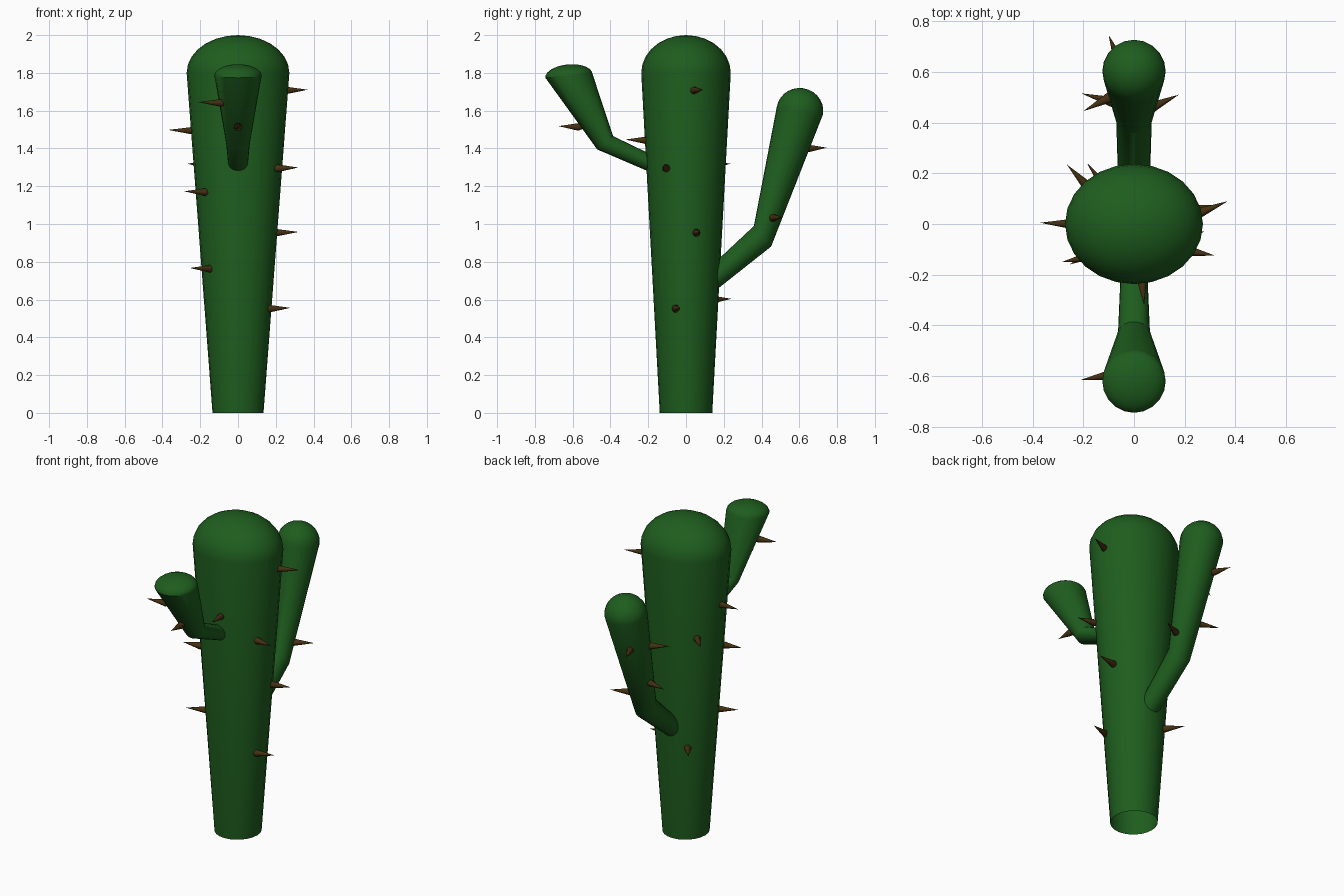
import bpy, bmesh
from math import sin, cos, pi, radians
from mathutils import Vector

if "Cube" in bpy.data.objects:
    bpy.data.objects.remove(bpy.data.objects["Cube"])


def material(name, color):
    m = bpy.data.materials.new(name)
    m.diffuse_color = color
    m.use_nodes = True
    m.node_tree.nodes["Principled BSDF"].inputs["Base Color"].default_value = m.diffuse_color
    return m


GREEN = material("cactus_green", (0.013, 0.11, 0.013, 1))
BROWN = material("thorn_brown", (0.06, 0.03, 0.006, 1))


def finish(name, bm, mat):
    bmesh.ops.recalc_face_normals(bm, faces=bm.faces)
    me = bpy.data.meshes.new(name)
    bm.to_mesh(me)
    bm.free()
    ob = bpy.data.objects.new(name, me)
    me.materials.append(mat)
    bpy.context.collection.objects.link(ob)
    bpy.ops.object.select_all(action='DESELECT')
    ob.select_set(True)
    bpy.context.view_layer.objects.active = ob
    bpy.ops.object.shade_smooth_by_angle(angle=radians(35))
    return ob


def stalk(name, rings, dome, sides, steps=7):
    """Loft rings (y, z, radius x, radius y, tilt in degrees), then close with a dome."""
    y, z, rx, ry, t = rings[-1]
    a = radians(t)
    for i in range(1, steps):
        b = i / steps * pi / 2
        rings = rings + [(y - sin(a) * dome * sin(b), z + cos(a) * dome * sin(b),
                          rx * cos(b), ry * cos(b), t)]
    bm = bmesh.new()
    loops = []
    for ry_, rz, rx_, r, tilt in rings:
        c = radians(tilt)
        loop = []
        for k in range(sides):
            p = 2 * pi * k / sides
            loop.append(bm.verts.new((rx_ * cos(p), ry_ + r * sin(p) * cos(c),
                                      rz + r * sin(p) * sin(c))))
        loops.append(loop)
    for lo, hi in zip(loops, loops[1:]):
        for k in range(sides):
            n = (k + 1) % sides
            bm.faces.new((lo[k], lo[n], hi[n], hi[k]))
    tip = bm.verts.new((0, y - sin(a) * dome, z + cos(a) * dome))
    for k in range(sides):
        bm.faces.new((loops[-1][k], loops[-1][(k + 1) % sides], tip))
    return finish(name, bm, GREEN)


# Trunk (open at the bottom) and the two bent arms
stalk("trunk", [(0, 0, 0.135, 0.139, 0), (0, 1.8, 0.272, 0.237, 0)], 0.2, 24)
stalk("front_arm", [(-0.13, 1.295, 0.05, 0.042, 65),
                    (-0.428, 1.43, 0.063, 0.055, 40),
                    (-0.62, 1.785, 0.125, 0.125, 5)], 0.06, 20)
stalk("back_arm", [(0.08, 0.655, 0.06, 0.053, -49),
                   (0.405, 0.935, 0.07, 0.071, -50),
                   (0.603, 1.6, 0.125, 0.124, -9)], 0.12, 20)


# Thorns: cones from base to tip with a rounded butt
def thorn(name, base, tip):
    base, tip = Vector(base), Vector(tip)
    d = tip - base
    rot = d.to_track_quat('Z', 'Y')
    bm = bmesh.new()
    n = 10
    loops = [[bm.verts.new(base + rot @ Vector((r * cos(2 * pi * k / n), r * sin(2 * pi * k / n), h)))
              for k in range(n)]
             for r, h in ((0.012, -0.02), (0.021, 0.0))]
    end = bm.verts.new(tip)
    for k in range(n):
        j = (k + 1) % n
        bm.faces.new((loops[0][k], loops[0][j], loops[1][j], loops[1][k]))
        bm.faces.new((loops[1][k], loops[1][j], end))
    bm.faces.new(loops[0])
    finish(name, bm, BROWN)


# (base x, base y, tip x, tip y, z)
THORNS = [
    (0.25, 0.04, 0.37, 0.09, 1.71), (0.21, -0.105, 0.32, -0.125, 1.298),
    (0.20, 0.055, 0.32, 0.075, 0.957), (0.165, -0.055, 0.278, -0.03, 0.555),
    (-0.24, 0.0, -0.37, 0.005, 1.497), (-0.175, -0.13, -0.285, -0.15, 1.172),
    (-0.145, -0.11, -0.255, -0.16, 0.766), (0.03, -0.21, 0.04, -0.32, 1.446),
    (-0.18, 0.145, -0.265, 0.235, 1.318), (-0.11, 0.14, -0.185, 0.24, 0.603),
    (-0.09, -0.595, -0.21, -0.615, 1.644), (0.0, -0.57, 0.0, -0.675, 1.517),
    (-0.06, 0.645, -0.1, 0.745, 1.403), (-0.095, 0.50, -0.2, 0.445, 1.385),
    (-0.08, 0.48, -0.207, 0.515, 1.14), (0.07, 0.46, 0.177, 0.51, 1.035),
]
for i, (bx, by, tx, ty, z) in enumerate(THORNS):
    thorn(f"thorn_{i + 1}", (bx, by, z - 0.003), (tx, ty, z + 0.001))
